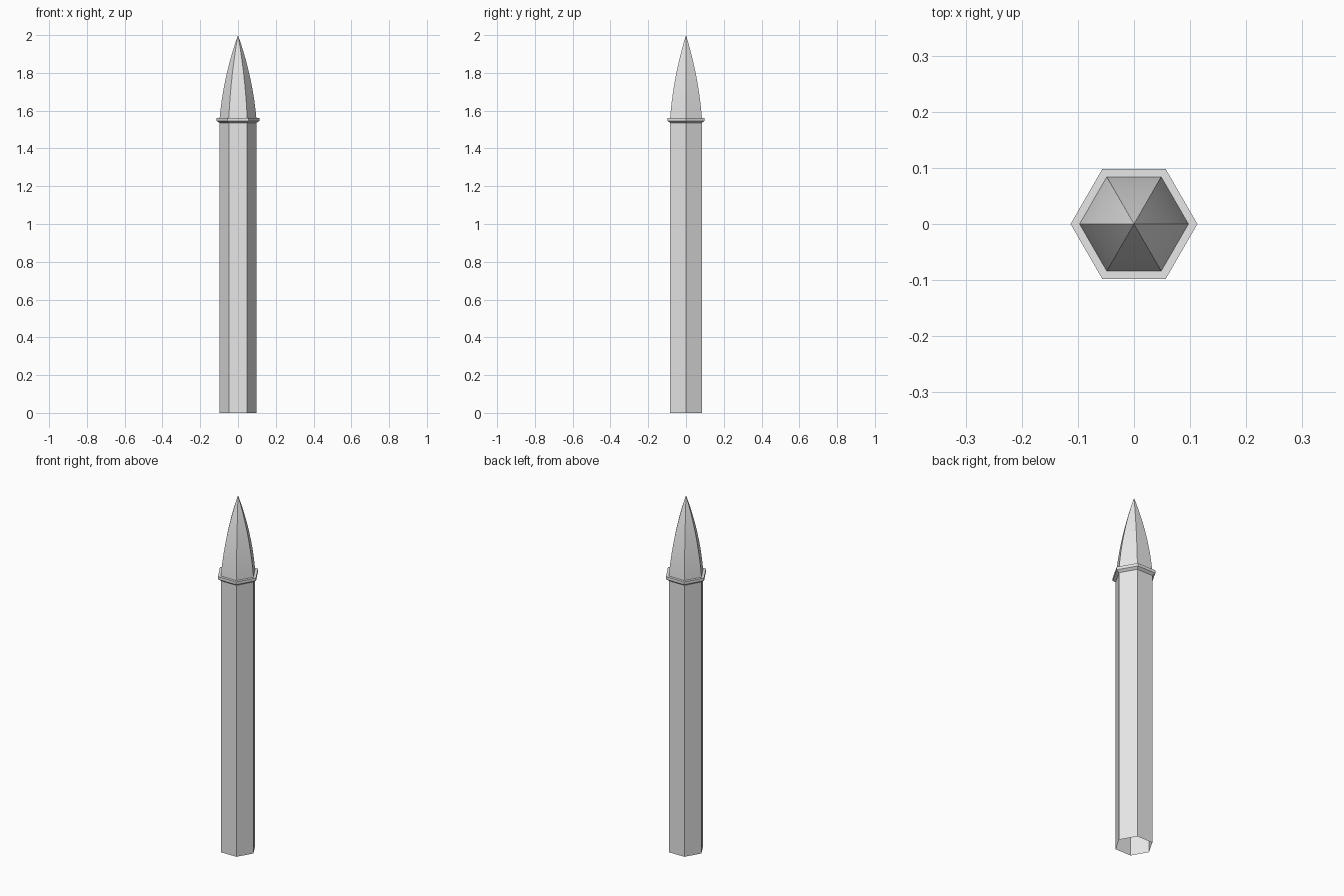
import bpy, bmesh
from math import cos, sin, pi, radians

cube = bpy.data.objects.get("Cube")
if cube:
    bpy.data.objects.remove(cube, do_unlink=True)

SIDES = 6
RADIUS = 0.097
COLLAR_TOP = 1.562
HEIGHT = 2.0

stone = bpy.data.materials.new("light_grey_stone")
stone.use_nodes = True
grey = (0.8, 0.8, 0.8, 1)
stone.diffuse_color = grey
stone.node_tree.nodes["Principled BSDF"].inputs["Base Color"].default_value = grey


def hex_part(name, profile):
    """Sweep a (radius, height) profile around the hexagon; zero radius makes a point."""
    bm = bmesh.new()
    rings = []
    for r, z in profile:
        if r < 1e-6:
            rings.append([bm.verts.new((0, 0, z))] * SIDES)
        else:
            rings.append([bm.verts.new((r * cos(2 * pi * i / SIDES),
                                        r * sin(2 * pi * i / SIDES), z))
                          for i in range(SIDES)])
    for low, high in zip(rings, rings[1:]):
        for i in range(SIDES):
            j = (i + 1) % SIDES
            corners = [low[i], low[j], high[j], high[i]]
            bm.faces.new(list(dict.fromkeys(corners)))
    mesh = bpy.data.meshes.new(name)
    bm.to_mesh(mesh)
    bm.free()
    mesh.materials.append(stone)
    obj = bpy.data.objects.new(name, mesh)
    bpy.context.collection.objects.link(obj)
    return obj


# Open-bottomed hexagonal shaft
hex_part("shaft", [(RADIUS, 0), (RADIUS, 1.535)])

# Collar with a chamfered underside and flat top
hex_part("collar", [(RADIUS, 1.535), (0.113, 1.546),
                    (0.113, COLLAR_TOP), (RADIUS, COLLAR_TOP)])

# Gently bowed pointed spire
STEPS = 10
curve = []
for k in range(STEPS + 1):
    t = k / STEPS
    curve.append((RADIUS * (1 - t) * (1 + 0.6 * t),
                  COLLAR_TOP + t * (HEIGHT - COLLAR_TOP)))
spire = hex_part("spire", curve)

# Smooth along the curve, crisp at the six corners
bpy.ops.object.select_all(action='DESELECT')
spire.select_set(True)
bpy.context.view_layer.objects.active = spire
bpy.ops.object.shade_smooth_by_angle(angle=radians(30))
